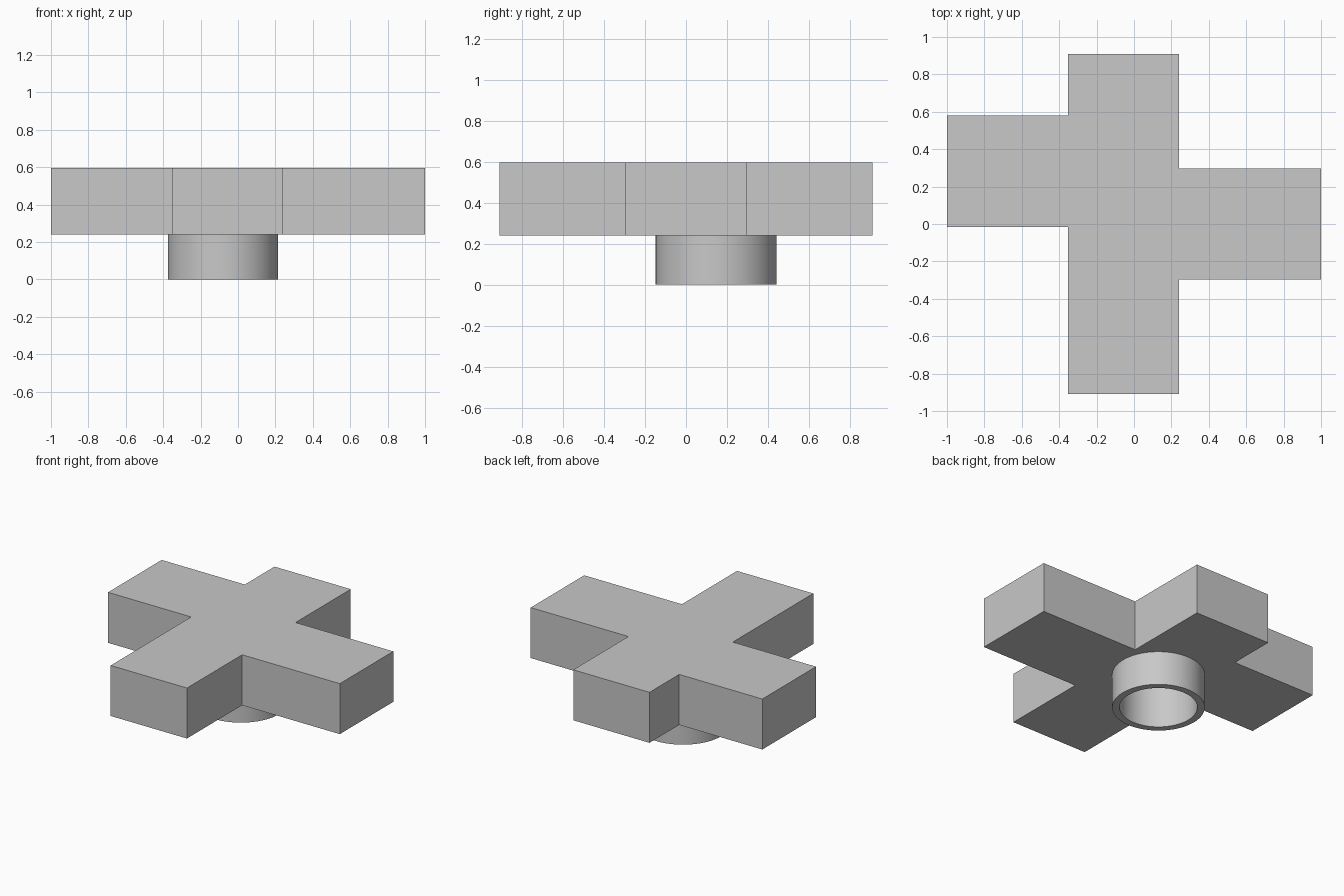
import bpy, bmesh, math

cube = bpy.data.objects.get("Cube")
if cube:
    bpy.data.objects.remove(cube, do_unlink=True)

BODY_BOTTOM, BODY_TOP = 0.24, 0.595
HUB_X, HUB_Y = -0.08, 0.147
HUB_RADIUS, BORE_RADIUS, BORE_TOP = 0.295, 0.248, 0.42

grey = bpy.data.materials.new("plain grey")
grey.use_nodes = True
colour = (0.58, 0.58, 0.58, 1)
grey.diffuse_color = colour
grey.node_tree.nodes["Principled BSDF"].inputs["Base Color"].default_value = colour


def make_object(name, bm):
    bmesh.ops.recalc_face_normals(bm, faces=bm.faces)
    mesh = bpy.data.meshes.new(name)
    bm.to_mesh(mesh)
    bm.free()
    mesh.materials.append(grey)
    obj = bpy.data.objects.new(name, mesh)
    bpy.context.collection.objects.link(obj)
    return obj


def lathe(name, profile, closed, steps=96):
    """Spin an (r, z) profile around the hub axis."""
    bm = bmesh.new()
    verts = [bm.verts.new((HUB_X + r, HUB_Y, z)) for r, z in profile]
    edges = [bm.edges.new(pair) for pair in zip(verts, verts[1:])]
    if closed:
        edges.append(bm.edges.new((verts[-1], verts[0])))
    bmesh.ops.spin(bm, geom=verts + edges, cent=(HUB_X, HUB_Y, 0), axis=(0, 0, 1),
                   angle=math.tau, steps=steps, use_duplicate=False)
    bmesh.ops.remove_doubles(bm, verts=bm.verts, dist=0.0005)
    return make_object(name, bm)


def smooth(obj):
    bpy.ops.object.select_all(action="DESELECT")
    obj.select_set(True)
    bpy.context.view_layer.objects.active = obj
    bpy.ops.object.shade_smooth_by_angle(angle=math.radians(30))


# Cross-shaped slab with offset side arms
outline = [(-0.353, -0.91), (0.24, -0.91), (0.24, -0.297), (1, -0.297),
           (1, 0.297), (0.24, 0.297), (0.24, 0.91), (-0.353, 0.91),
           (-0.353, 0.58), (-1, 0.58), (-1, -0.016), (-0.353, -0.016)]
bm = bmesh.new()
face = bm.faces.new([bm.verts.new((x, y, BODY_BOTTOM)) for x, y in outline])
top = bmesh.ops.extrude_face_region(bm, geom=[face])["geom"]
bmesh.ops.translate(bm, vec=(0, 0, BODY_TOP - BODY_BOTTOM),
                    verts=[v for v in top if isinstance(v, bmesh.types.BMVert)])
body = make_object("cross_body", bm)

# Blind bore in the underside of the slab
cutter = lathe("bore_cutter", [(0, 0.1), (BORE_RADIUS, 0.1),
                               (BORE_RADIUS, BORE_TOP), (0, BORE_TOP)], False)
cutter.hide_render = True
cut = body.modifiers.new("bore", "BOOLEAN")
cut.operation = "DIFFERENCE"
cut.solver = "EXACT"
cut.object = cutter
bpy.context.view_layer.objects.active = body
bpy.ops.object.modifier_apply(modifier=cut.name)
bpy.data.objects.remove(cutter, do_unlink=True)
smooth(body)

# Hollow round hub below the slab
hub = lathe("round_hub", [(HUB_RADIUS, 0), (HUB_RADIUS, BODY_BOTTOM),
                          (BORE_RADIUS, BODY_BOTTOM), (BORE_RADIUS, 0)], True)
smooth(hub)
